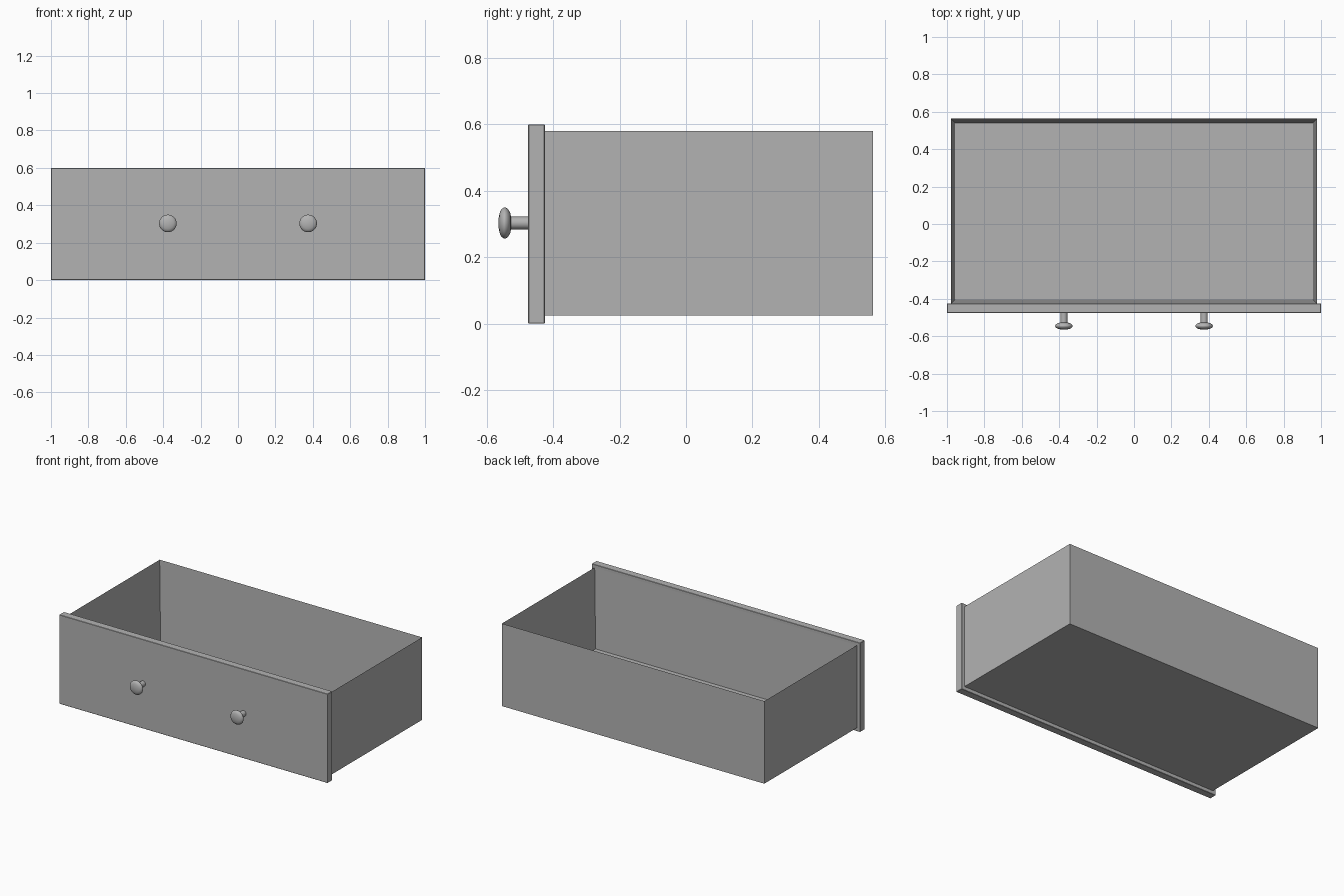
import bpy, bmesh, math
from mathutils import Matrix, Vector

if "Cube" in bpy.data.objects:
    bpy.data.objects.remove(bpy.data.objects["Cube"], do_unlink=True)

# One plain grey finish for the whole drawer
grey = bpy.data.materials.new("plain_grey")
grey.use_nodes = True
colour = (0.45, 0.45, 0.45, 1)
grey.diffuse_color = colour
grey.node_tree.nodes["Principled BSDF"].inputs["Base Color"].default_value = colour


def finish(name, bm):
    bmesh.ops.recalc_face_normals(bm, faces=bm.faces)
    mesh = bpy.data.meshes.new(name)
    bm.to_mesh(mesh)
    bm.free()
    mesh.materials.append(grey)
    obj = bpy.data.objects.new(name, mesh)
    bpy.context.collection.objects.link(obj)
    return obj


def box(low, high):
    low, high = Vector(low), Vector(high)
    bm = bmesh.new()
    place = Matrix.Translation((low + high) / 2) @ Matrix.Diagonal((*(high - low), 1))
    bmesh.ops.create_cube(bm, size=1, matrix=place)
    return bm


# Open box: inset the top face and sink it to leave even walls and a floor
wall = 0.022
bm = box((-0.978, -0.425, 0.024), (0.978, 0.563, 0.58))
top = max(bm.faces, key=lambda f: f.calc_center_median().z)
bmesh.ops.inset_region(bm, faces=[top], thickness=wall, use_even_offset=True)
for v in top.verts:
    v.co.z = 0.024 + wall
finish("drawer_box", bm)

# Front panel with slightly eased edges
panel = finish("front_panel", box((-1, -0.475, 0), (1, -0.428 + 0.003, 0.6)))
bevel = panel.modifiers.new("eased_edges", "BEVEL")
bevel.width = 0.002
bevel.segments = 1

# Turned knobs: (radius, y) profile from the panel to the tip
profile = [(0.019, -0.47), (0.019, -0.527), (0.030, -0.529), (0.041, -0.535),
           (0.047, -0.543), (0.047, -0.548), (0.041, -0.556),
           (0.030, -0.561), (0.015, -0.564), (0, -0.565)]
for side, x in (("left", 0.375), ("right", -0.375)):
    bm = bmesh.new()
    verts = [bm.verts.new((r, y, 0)) for r, y in profile]
    edges = [bm.edges.new(pair) for pair in zip(verts, verts[1:])]
    bmesh.ops.spin(bm, geom=verts + edges, cent=(0, 0, 0), axis=(0, 1, 0),
                   angle=math.tau, steps=32)
    bmesh.ops.remove_doubles(bm, verts=bm.verts, dist=0.0001)
    bmesh.ops.translate(bm, verts=bm.verts, vec=(x, 0, 0.303))
    knob = finish(side + "_knob", bm)
    bpy.ops.object.select_all(action="DESELECT")
    knob.select_set(True)
    bpy.context.view_layer.objects.active = knob
    bpy.ops.object.shade_smooth_by_angle(angle=math.radians(40))
